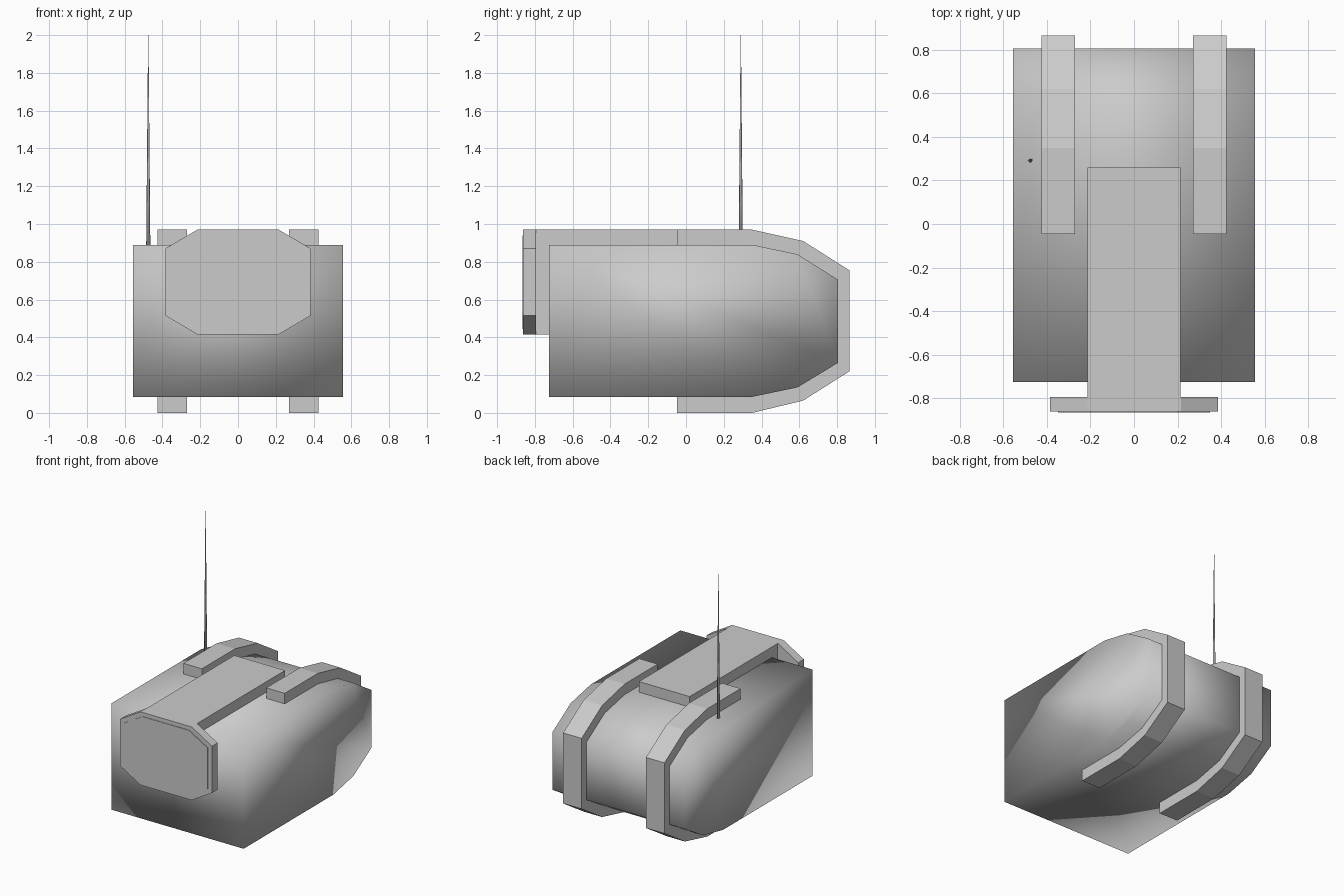
import bpy, bmesh
from mathutils import Vector

if "Cube" in bpy.data.objects:
    bpy.data.objects.remove(bpy.data.objects["Cube"])

grey = bpy.data.materials.new("plain grey")
grey.diffuse_color = (0.6, 0.6, 0.6, 1)
grey.use_nodes = True
grey.node_tree.nodes["Principled BSDF"].inputs["Base Color"].default_value = grey.diffuse_color


def finish(name, bm, smooth=False):
    bmesh.ops.recalc_face_normals(bm, faces=bm.faces)
    for f in bm.faces:
        f.smooth = smooth
    me = bpy.data.meshes.new(name)
    bm.to_mesh(me)
    bm.free()
    me.materials.append(grey)
    ob = bpy.data.objects.new(name, me)
    bpy.context.collection.objects.link(ob)
    return ob


def prism(name, points, offset, smooth=False):
    """Extrude a closed planar outline along an offset."""
    bm = bmesh.new()
    face = bm.faces.new([bm.verts.new(p) for p in points])
    geo = bmesh.ops.extrude_face_region(bm, geom=[face])["geom"]
    # keep the starting cap so the solid is closed
    moved = [g for g in geo if isinstance(g, bmesh.types.BMVert)]
    bmesh.ops.translate(bm, verts=moved, vec=Vector(offset))
    if not any(all(v not in moved for v in f.verts) for f in bm.faces):
        bm.faces.new([v for v in bm.verts if v not in moved])
    return finish(name, bm, smooth)


def side_outline(x, half):
    return [(x, y, z) for y, z in half]


def octagon(y, w, z0, z1, cx, cz):
    return [(-w + cx, y, z0), (w - cx, y, z0), (w, y, z0 + cz), (w, y, z1 - cz),
            (w - cx, y, z1), (-w + cx, y, z1), (-w, y, z1 - cz), (-w, y, z0 + cz)]


# Rounded-back body, softly shaded
body = [(-0.725, 0.085), (0.35, 0.085), (0.59, 0.135), (0.805, 0.265),
        (0.805, 0.705), (0.59, 0.84), (0.35, 0.89), (-0.725, 0.89)]
prism("body", side_outline(-0.555, body), (1.11, 0, 0), True)

# Two straps wrapped around the back of the body
outer = [(-0.047, 0), (0.35, 0), (0.62, 0.065), (0.865, 0.22),
         (0.865, 0.755), (0.62, 0.91), (0.35, 0.97), (-0.047, 0.97)]
inner = [(-0.047, 0.89)] + body[1:7][::-1] + [(-0.047, 0.085)]
for side, x in (("left", -0.425), ("right", 0.27)):
    prism(side + "_strap", side_outline(x, outer + inner), (0.155, 0, 0))

# Bracket running over the top and down the front
bracket = [(-0.795, 0.415), (-0.725, 0.415), (-0.725, 0.89),
           (0.26, 0.89), (0.26, 0.97), (-0.795, 0.97)]
prism("top_bracket", side_outline(-0.213, bracket), (0.426, 0, 0))

# Octagonal front plate with a thin raised face
prism("front_plate", octagon(-0.862, 0.385, 0.415, 0.97, 0.17, 0.10), (0, 0.067, 0))
prism("front_plate_face", octagon(-0.866, 0.35, 0.445, 0.94, 0.155, 0.09), (0, 0.005, 0))

# Tapered antenna
bm = bmesh.new()
bmesh.ops.create_cone(bm, cap_ends=True, segments=8, radius1=0.011, radius2=0.001, depth=1.12)
bmesh.ops.translate(bm, verts=bm.verts, vec=(-0.475, 0.29, 1.44))
finish("antenna", bm, True)
